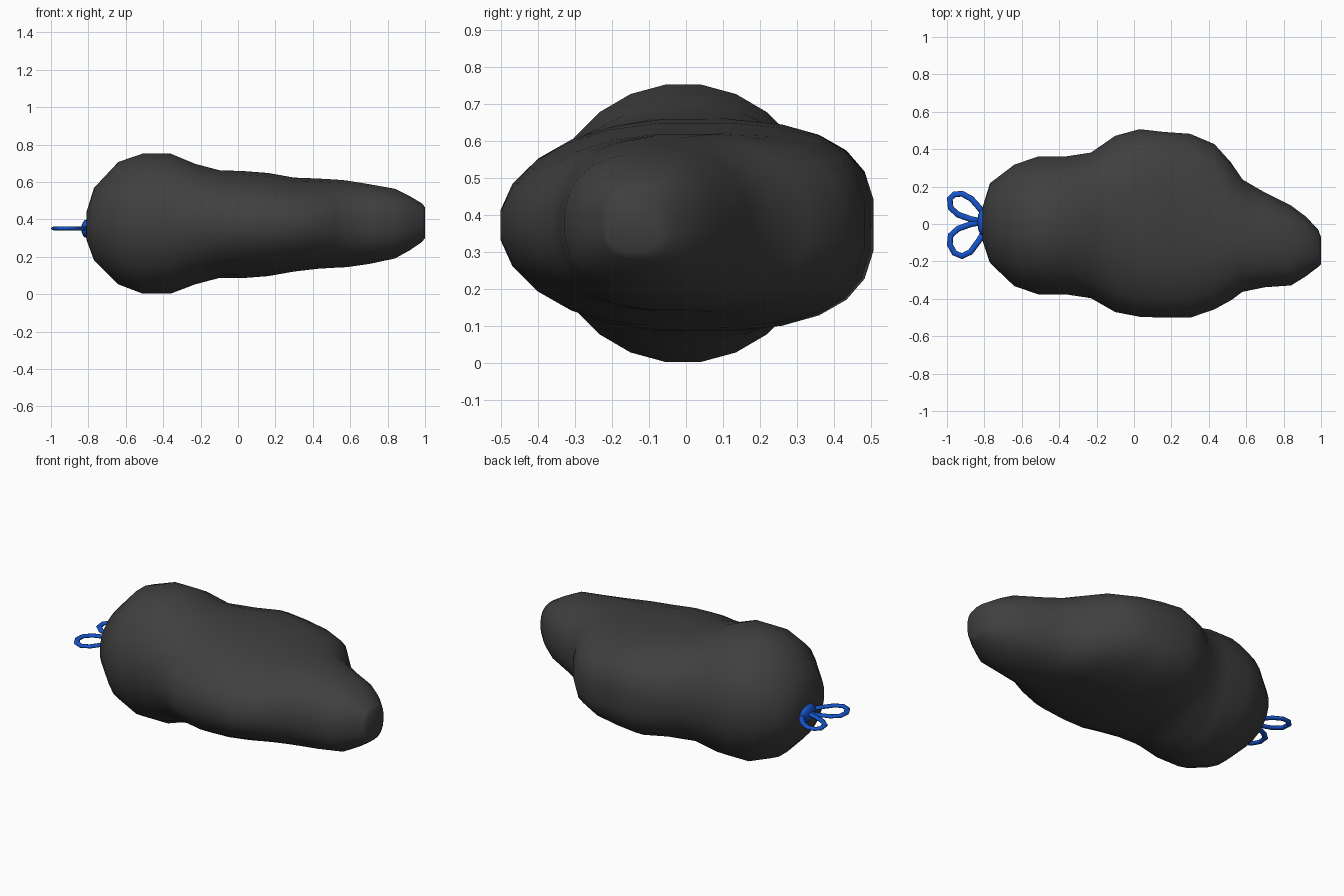
import bpy, bmesh
from math import cos, sin, pi, copysign

if "Cube" in bpy.data.objects:
    bpy.data.objects.remove(bpy.data.objects["Cube"])


def material(name, rgb):
    m = bpy.data.materials.new(name)
    m.diffuse_color = (*rgb, 1)
    m.use_nodes = True
    m.node_tree.nodes["Principled BSDF"].inputs["Base Color"].default_value = m.diffuse_color
    return m


def finish(bm, name, mat):
    bmesh.ops.recalc_face_normals(bm, faces=bm.faces)
    me = bpy.data.meshes.new(name)
    bm.to_mesh(me)
    bm.free()
    me.materials.append(mat)
    for p in me.polygons:
        p.use_smooth = True
    ob = bpy.data.objects.new(name, me)
    bpy.context.collection.objects.link(ob)
    return ob


def bridge(bm, rows):
    # Skin a list of closed rings and cap both ends
    n = len(rows[0])
    for a, b in zip(rows, rows[1:]):
        for i in range(n):
            j = (i + 1) % n
            bm.faces.new((a[i], a[j], b[j], b[i]))
    bm.faces.new(rows[0])
    bm.faces.new(rows[-1])


dark = material("dark_plastic", (0.05, 0.05, 0.05))
blue = material("blue_tie", (0.008, 0.09, 0.6))

# Lumpy sack body: rounded sections along x
# (x, y min, y max, z min, z max, squareness of front side, of back side)
sections = [
    (-0.81, -0.09, 0.09, 0.29, 0.44, 2.1, 2.1),
    (-0.77, -0.21, 0.22, 0.18, 0.57, 2.0, 2.0),
    (-0.64, -0.335, 0.32, 0.05, 0.71, 2.0, 2.0),
    (-0.51, -0.38, 0.365, 0.0, 0.755, 2.0, 2.0),
    (-0.36, -0.38, 0.365, 0.0, 0.755, 2.0, 2.0),
    (-0.23, -0.40, 0.385, 0.05, 0.70, 2.0, 2.1),
    (-0.10, -0.475, 0.475, 0.085, 0.665, 2.0, 2.4),
    (0.03, -0.50, 0.51, 0.085, 0.66, 2.1, 2.8),
    (0.16, -0.505, 0.495, 0.095, 0.65, 2.1, 2.9),
    (0.30, -0.505, 0.485, 0.12, 0.625, 2.1, 2.9),
    (0.43, -0.46, 0.43, 0.135, 0.62, 2.1, 2.6),
    (0.52, -0.41, 0.33, 0.14, 0.615, 2.1, 2.3),
    (0.58, -0.365, 0.24, 0.143, 0.61, 2.2, 2.2),
    (0.70, -0.34, 0.17, 0.16, 0.59, 2.3, 2.2),
    (0.84, -0.33, 0.10, 0.19, 0.565, 2.3, 2.3),
    (0.92, -0.28, 0.04, 0.235, 0.525, 2.4, 2.4),
    (0.985, -0.23, -0.03, 0.28, 0.485, 2.6, 2.6),
    (1.0, -0.215, -0.07, 0.30, 0.465, 2.8, 2.8),
]
SIDES = 24
bm = bmesh.new()
rings = []
for x, y0, y1, z0, z1, nf, nb in sections:
    ring = []
    for i in range(SIDES):
        a = 2 * pi * (i + 0.5) / SIDES
        c, s = cos(a), sin(a)
        n = nb if c > 0 else nf
        u = copysign(abs(c) ** (2 / n), c)
        v = copysign(abs(s) ** (2 / n), s)
        ring.append(bm.verts.new((x, (y0 + y1) / 2 + u * (y1 - y0) / 2,
                                  (z0 + z1) / 2 + v * (z1 - z0) / 2)))
    rings.append(ring)
bridge(bm, rings)
finish(bm, "sack_body", dark)


# Bow loops: flattened ribbon tube swept along a path in the xy plane
def bow_loop(name, path, z=0.352, half_w=0.016, half_h=0.01, sides=8):
    bm = bmesh.new()
    rows = []
    for k, (x, y) in enumerate(path):
        px, py = path[max(k - 1, 0)]
        qx, qy = path[min(k + 1, len(path) - 1)]
        dx, dy = qx - px, qy - py
        d = (dx * dx + dy * dy) ** 0.5
        nx, ny = -dy / d, dx / d
        rows.append([bm.verts.new((x + nx * half_w * cos(t), y + ny * half_w * cos(t),
                                   z + half_h * sin(t)))
                     for t in (2 * pi * i / sides for i in range(sides))])
    bridge(bm, rows)
    finish(bm, name, blue)


bow_loop("bow_loop_back", [(-0.80, 0.012), (-0.87, 0.025), (-0.94, 0.05), (-0.98, 0.085),
                           (-0.985, 0.135), (-0.96, 0.158), (-0.92, 0.162),
                           (-0.87, 0.135), (-0.83, 0.09), (-0.80, 0.05)])
bow_loop("bow_loop_front", [(-0.80, 0.012), (-0.87, 0.0), (-0.94, -0.025), (-0.98, -0.06),
                            (-0.985, -0.11), (-0.96, -0.155), (-0.92, -0.172),
                            (-0.875, -0.15), (-0.83, -0.09), (-0.80, -0.04)])

# Knot
bm = bmesh.new()
bmesh.ops.create_uvsphere(bm, u_segments=12, v_segments=8, radius=1)
bmesh.ops.scale(bm, vec=(0.03, 0.075, 0.05), verts=bm.verts)
bmesh.ops.translate(bm, vec=(-0.808, 0.01, 0.35), verts=bm.verts)
finish(bm, "bow_knot", blue)
